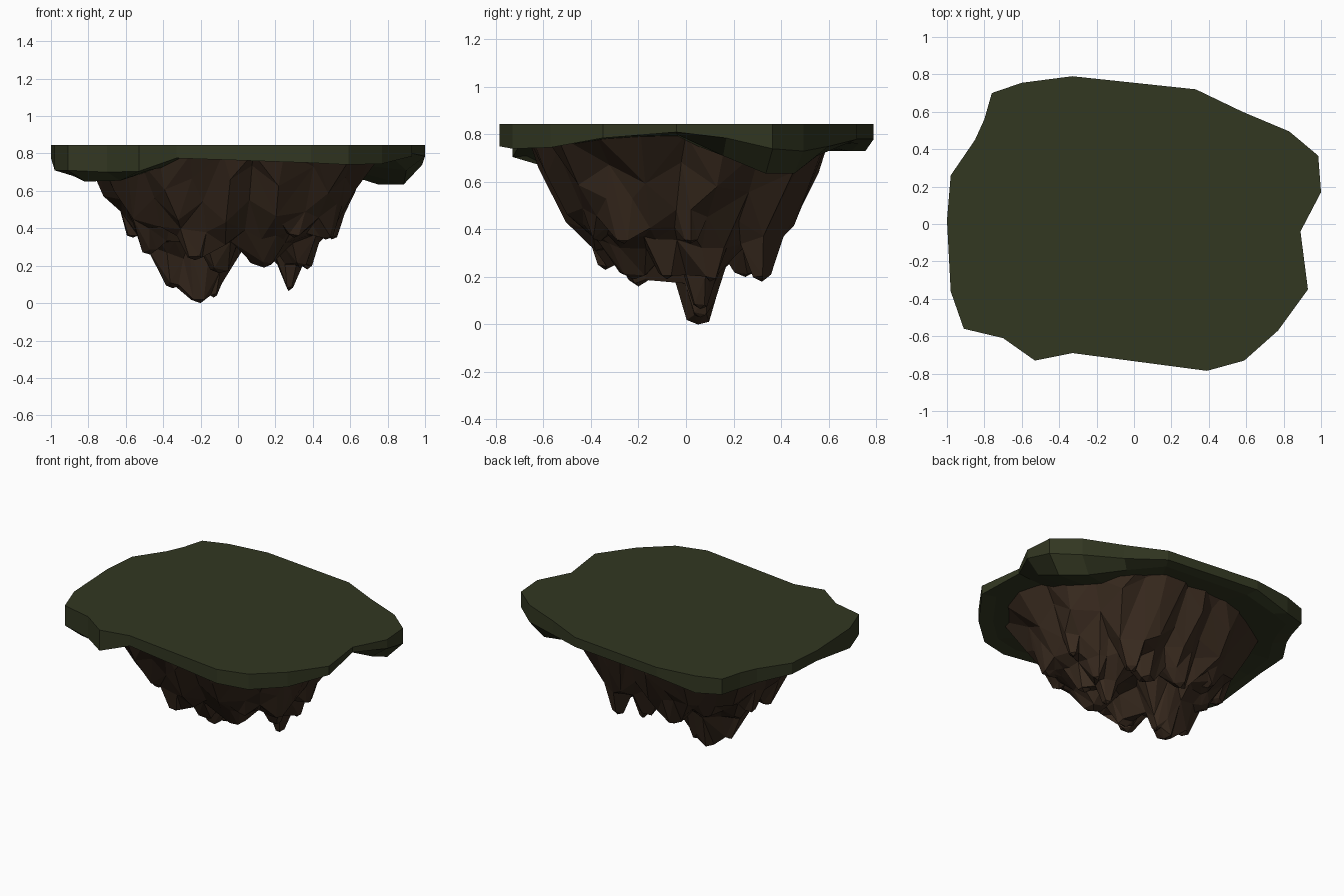
import bpy, bmesh, math, random
from mathutils import Vector
from mathutils.geometry import delaunay_2d_cdt

if "Cube" in bpy.data.objects:
    bpy.data.objects.remove(bpy.data.objects["Cube"])

random.seed(7)
TOP = 0.845


def material(name, rgb):
    m = bpy.data.materials.new(name)
    m.diffuse_color = (*rgb, 1)
    m.use_nodes = True
    m.node_tree.nodes["Principled BSDF"].inputs["Base Color"].default_value = m.diffuse_color
    return m


def add_object(name, bm, mat):
    bmesh.ops.recalc_face_normals(bm, faces=bm.faces)
    me = bpy.data.meshes.new(name)
    bm.to_mesh(me)
    bm.free()
    me.materials.append(mat)
    ob = bpy.data.objects.new(name, me)
    bpy.context.collection.objects.link(ob)
    return ob


grass = material("dark moss green", (0.032, 0.038, 0.0155))
earth = material("dark earth brown", (0.041, 0.0235, 0.0135))

# Grass slab: outline x, y, bottom of the rim wall, underside height further in
OUTLINE = [
    (-1, .02, .775, .73), (-.98, .26, .77, .74), (-.85, .45, .75, .73),
    (-.80, .56, .74, .73), (-.76, .70, .74, .73), (-.60, .755, .73, .73),
    (-.33, .79, .78, .76), (.33, .72, .78, .77), (.58, .60, .75, .71),
    (.83, .495, .73, .635), (.985, .365, .74, .635), (1, .17, .785, .71),
    (.89, -.04, .81, .80), (.93, -.35, .785, .79), (.77, -.57, .745, .76),
    (.59, -.73, .74, .76), (.39, -.785, .75, .77), (-.33, -.69, .775, .78),
    (-.53, -.73, .705, .71), (-.70, -.61, .70, .655), (-.91, -.56, .71, .65),
    (-.98, -.36, .71, .68)]
bm = bmesh.new()
rings = [[bm.verts.new((x, y, TOP)) for x, y, w, u in OUTLINE],
         [bm.verts.new((x, y, w)) for x, y, w, u in OUTLINE],
         [bm.verts.new((x * .9, y * .92, u)) for x, y, w, u in OUTLINE],
         [bm.verts.new((x * .6, y * .65, u * .4 + .46)) for x, y, w, u in OUTLINE]]
n = len(OUTLINE)
bm.faces.new(rings[0])
bm.faces.new(rings[3])
for a, b in zip(rings, rings[1:]):
    for i in range(n):
        j = (i + 1) % n
        bm.faces.new((a[i], a[j], b[j], b[i]))
add_object("grass_slab", bm, grass)

# Hanging rock: tips x, y, z, radius
TIPS = [
    (-.20, .05, 0, .05), (-.35, .04, .08, .04), (-.13, .06, .03, .03),
    (.27, .06, .065, .03), (.33, -.08, .19, .04), (.37, .10, .18, .03),
    (.14, -.22, .19, .06), (.29, .32, .18, .04), (.11, .25, .20, .05),
    (-.10, -.20, .16, .05), (-.23, -.34, .23, .04), (-.47, -.18, .26, .04),
    (-.56, .12, .35, .04), (.50, .02, .34, .03), (.47, -.26, .34, .04),
    (-.45, .11, .27, .04), (-.36, .28, .32, .04), (.30, -.36, .35, .04),
    (-.12, .30, .22, .05)]
PROFILE = [(0, .32), (.5, .32), (.62, .37), (.74, .46), (.83, .57), (.91, .68), (1, .80)]


def reach(a):
    """Half width of the rock at angle a."""
    c, s = math.cos(a), math.sin(a)
    rx, ry = (.71 if c > 0 else .82), (.61 if s > 0 else .67)
    return (abs(c / rx) ** 2.6 + abs(s / ry) ** 2.6) ** (-1 / 2.6)


def bowl(s):
    for (s0, z0), (s1, z1) in zip(PROFILE, PROFILE[1:]):
        if s <= s1:
            return z0 + (z1 - z0) * (s - s0) / (s1 - s0)
    return .80


def height(x, y):
    z = bowl(math.hypot(x, y) / reach(math.atan2(y, x)))
    for tx, ty, tz, r in TIPS:
        z = min(z, tz + 3.4 * max(0, math.hypot(x - tx, y - ty) - r))
    return z


pts = []


def add_point(x, y, dz=0.0, gap=.03):
    if all(math.hypot(x - p[0], y - p[1]) > gap for p in pts):
        pts.append((x, y, max(0, height(x, y) + dz)))


# Tip points and a broken ring around each tip
for tx, ty, tz, r in TIPS:
    add_point(tx, ty, 0, .02)
for tx, ty, tz, r in TIPS:
    for k in range(5):
        a = math.tau * k / 5 + random.random()
        add_point(tx + r * math.cos(a), ty + r * math.sin(a), random.uniform(.01, .03), .025)
        add_point(tx + 2.4 * r * math.cos(a), ty + 2.4 * r * math.sin(a), 0, .04)
# Rings up the sides, with alternating ridges and grooves
COUNT = 26
for row, s in enumerate((1, .9, .76, .6)):
    for k in range(COUNT):
        jit = 0 if row == 0 else random.uniform(-.06, .06)
        a = math.tau * (k + jit * 4) / COUNT
        # the rim flares out under the front right of the slab
        flare = 1.1 if row == 0 and -.9 < math.atan2(math.sin(a), math.cos(a)) < -.1 else 1
        r = reach(a) * (s + jit * .5) * flare
        dz = 0 if row == 0 else (-.05 if k % 2 else .05) + random.uniform(-.02, .02)
        add_point(r * math.cos(a), r * math.sin(a), dz, .04)
# Valleys between the tips
for k in range(300):
    add_point(random.uniform(-.45, .4), random.uniform(-.35, .3), .01, .06)

res = delaunay_2d_cdt([Vector(p[:2]) for p in pts], [], [], 0, 1e-5)
bm = bmesh.new()
vs = [bm.verts.new((v.x, v.y, pts[o[0]][2])) for v, o in zip(res[0], res[3])]
for f in res[2]:
    bm.faces.new([vs[i] for i in f])
rock = add_object("hanging_rock", bm, earth)
# the open sheet must face downwards
if sum(p.normal.z for p in rock.data.polygons) > 0:
    rock.data.flip_normals()
